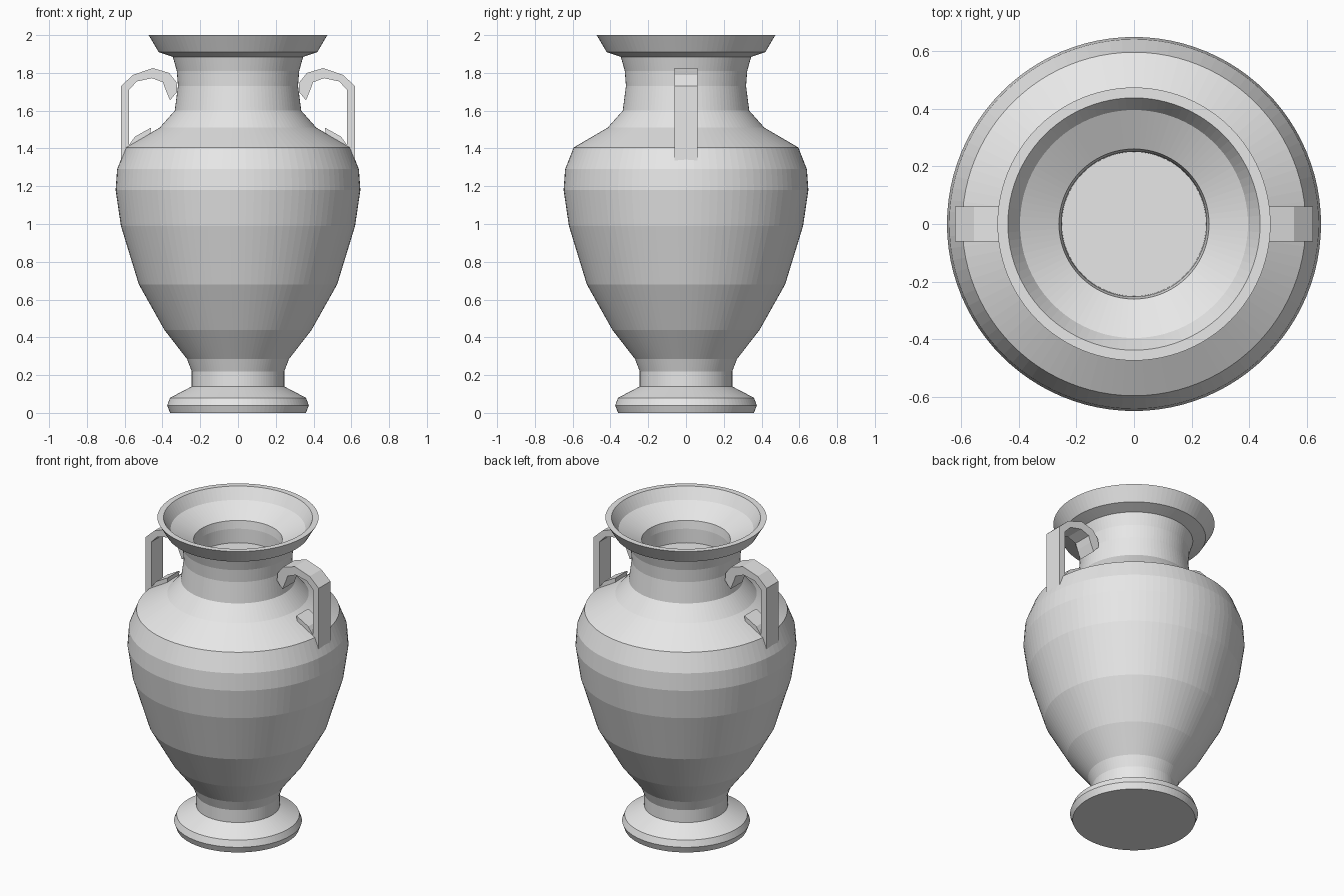
import bpy, bmesh, math

if "Cube" in bpy.data.objects:
    bpy.data.objects.remove(bpy.data.objects["Cube"])

clay = bpy.data.materials.new("pale grey clay")
clay.diffuse_color = (0.8, 0.8, 0.8, 1)
clay.use_nodes = True
clay.node_tree.nodes["Principled BSDF"].inputs["Base Color"].default_value = clay.diffuse_color


def make_object(name, bm):
    bmesh.ops.recalc_face_normals(bm, faces=bm.faces)
    mesh = bpy.data.meshes.new(name)
    bm.to_mesh(mesh)
    bm.free()
    mesh.materials.append(clay)
    obj = bpy.data.objects.new(name, mesh)
    bpy.context.collection.objects.link(obj)
    return obj


def lathe(name, profile, sides=96):
    bm = bmesh.new()
    rings = []
    for r, z in profile:
        rings.append([bm.verts.new((r * math.cos(2 * math.pi * i / sides),
                                    r * math.sin(2 * math.pi * i / sides), z))
                      for i in range(sides)])
    for a, b in zip(rings, rings[1:]):
        for i in range(sides):
            j = (i + 1) % sides
            bm.faces.new((a[i], a[j], b[j], b[i]))
    bm.faces.new(rings[0])
    bm.faces.new(rings[-1])
    return make_object(name, bm)


def slab(name, outline, side, half=0.06):
    # extrude an x-z outline across y
    bm = bmesh.new()
    face = bm.faces.new([bm.verts.new((side * x, -half, z)) for x, z in outline])
    ext = bmesh.ops.extrude_face_region(bm, geom=[face])
    for v in ext["geom"]:
        if isinstance(v, bmesh.types.BMVert):
            v.co.y = half
    return make_object(name, bm)


# Vase: foot, belly, shoulder, neck, flared lip, then the shallow inside
lathe("vase_body", [
    (0.36, 0), (0.375, 0.04), (0.36, 0.08), (0.245, 0.14), (0.245, 0.22),
    (0.27, 0.285), (0.39, 0.44), (0.525, 0.68), (0.62, 0.99), (0.648, 1.18),
    (0.64, 1.29), (0.595, 1.405), (0.415, 1.51), (0.335, 1.60), (0.318, 1.73),
    (0.324, 1.81), (0.345, 1.885), (0.42, 1.91), (0.473, 2.0),
    (0.437, 2.0), (0.395, 1.93), (0.26, 1.86), (0.252, 1.81), (0.25, 1.72)])

# Handles: hooked strap, with a small wedge resting on the shoulder
hook = [(0.62, 1.335), (0.62, 1.73), (0.555, 1.79), (0.45, 1.825), (0.365, 1.80),
        (0.325, 1.75), (0.322, 1.70), (0.36, 1.655), (0.383, 1.71), (0.397, 1.75),
        (0.455, 1.772), (0.535, 1.755), (0.578, 1.71), (0.578, 1.335)]
wedge = [(0.46, 1.51), (0.545, 1.463), (0.58, 1.415), (0.58, 1.36), (0.47, 1.45)]
for side, label in ((1, "right"), (-1, "left")):
    slab(label + "_handle", hook, side)
    slab(label + "_handle_foot", wedge, side)
